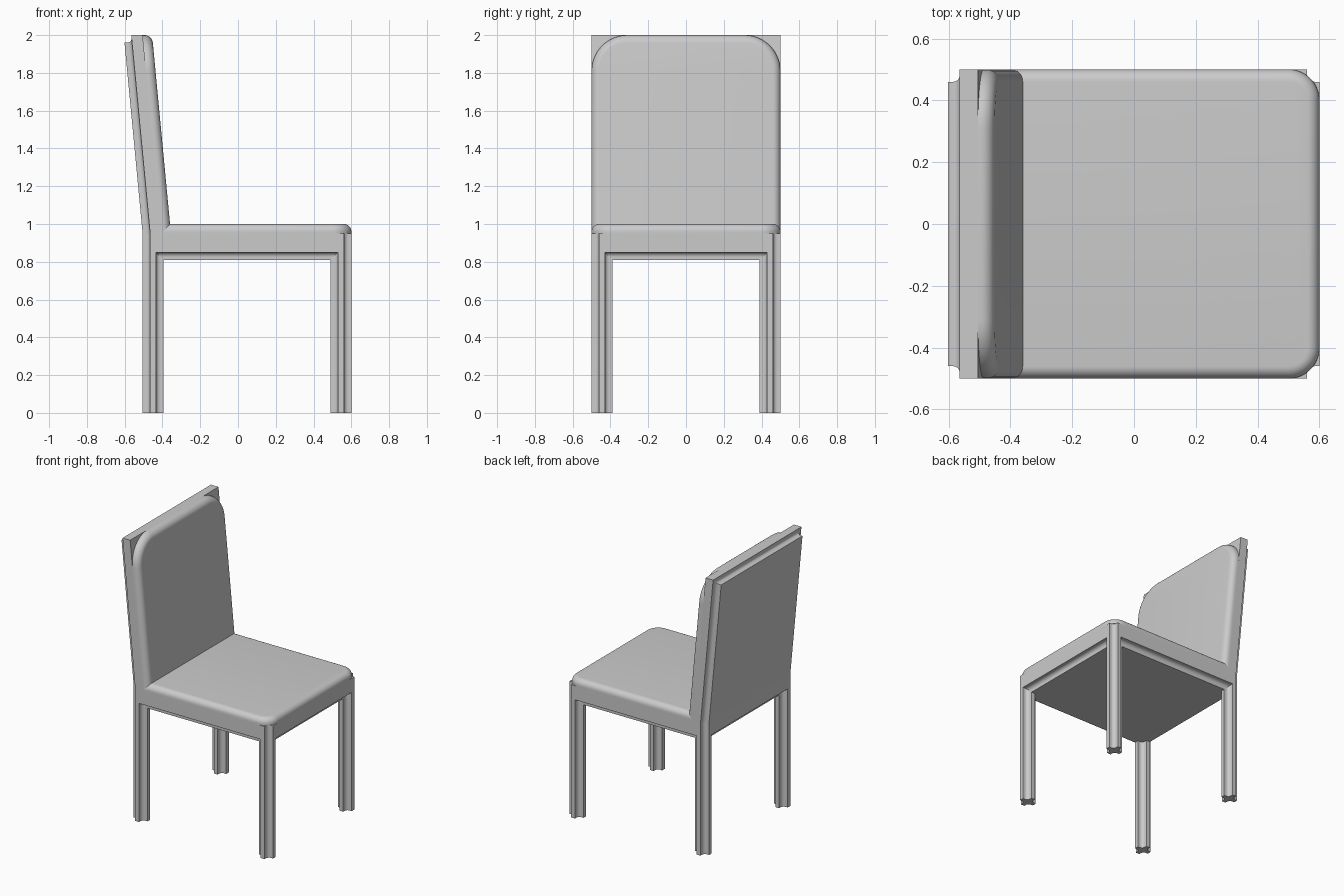
import bpy, bmesh
from math import sin, cos, pi, radians

if "Cube" in bpy.data.objects:
    bpy.data.objects.remove(bpy.data.objects["Cube"], do_unlink=True)

# One plain grey for the whole chair
GREY = (0.6, 0.6, 0.6, 1)
grey = bpy.data.materials.new("plain_grey")
grey.use_nodes = True
grey.diffuse_color = GREY
grey.node_tree.nodes["Principled BSDF"].inputs["Base Color"].default_value = GREY

SEAT, TOP, HALF = 0.95, 2.0, 0.5      # apron top, overall height, half width
REAR, FRONT, LEG = -0.505, 0.6, 0.11  # rear and front faces, leg thickness
LEAN = 0.095                          # backward lean of the back


def arc(n, start=0.0, end=pi / 2):
    return [(cos(start + (end - start) * i / n), sin(start + (end - start) * i / n))
            for i in range(n + 1)]


# Stepped cove cut into the edges: offsets from the square corner
COVE = [(0.04, 0)] + [(0.015 + 0.025 * c, 0.015 + 0.025 * s) for c, s in arc(8)] + [(0, 0.04)]


def loft(name, rings):
    """Skin a list of equal-length closed rings and cap both ends."""
    bm = bmesh.new()
    loops = [[bm.verts.new(p) for p in ring] for ring in rings]
    n = len(loops[0])
    for a, b in zip(loops, loops[1:]):
        for i in range(n):
            j = (i + 1) % n
            bm.faces.new((a[i], a[j], b[j], b[i]))
    bm.faces.new(loops[0])
    bm.faces.new(loops[-1])
    bmesh.ops.recalc_face_normals(bm, faces=bm.faces)
    mesh = bpy.data.meshes.new(name)
    bm.to_mesh(mesh)
    bm.free()
    mesh.materials.append(grey)
    mesh.shade_smooth()
    mesh.set_sharp_from_angle(angle=radians(30))
    obj = bpy.data.objects.new(name, mesh)
    bpy.context.collection.objects.link(obj)
    return obj


def coved_rect(hx, hy, coved):
    """Rectangle whose listed corners carry the cove."""
    pts = []
    for k, (sx, sy) in enumerate([(1, 1), (-1, 1), (-1, -1), (1, -1)]):
        if k in coved:
            cut = COVE[::-1] if k % 2 == 0 else COVE
            pts += [(sx * (hx - a), sy * (hy - b)) for a, b in cut]
        else:
            pts.append((sx * hx, sy * hy))
    return pts


def cushion_outline(length, radius, inset):
    """Pad outline, square at the root and rounded at the far corners."""
    h, r = HALF - radius, radius - inset
    pts = [(-HALF + inset, 0), (HALF - inset, 0)]
    pts += [(h + r * c, length - radius + r * s) for c, s in arc(12)]
    pts += [(-h + r * c, length - radius + r * s) for c, s in arc(12, pi / 2, pi)]
    return pts


def cushion(name, length, radius, place):
    """Pad with a rolled edge, positioned by place(u, v, w)."""
    roll = 0.04
    steps = [(0, 0)] + [(roll * (1 - c), 0.01 + roll * s) for c, s in arc(8)]
    loft(name, [[place(u, v, w) for u, v in cushion_outline(length, radius, d)]
                for d, w in steps])


# Legs with coves on all four corners
leg_profile = coved_rect(LEG / 2, LEG / 2, {0, 1, 2, 3})
for end, cx in (("front", FRONT - LEG / 2), ("back", REAR + LEG / 2)):
    for side, s in (("left", 1), ("right", -1)):
        cy = s * (HALF - LEG / 2)
        loft(f"{end}_{side}_leg", [[(cx + x, cy + y, z) for x, y in leg_profile]
                                   for z in (0, SEAT)])

# Seat frame: two crossing slabs with coved lower edges
depth = 0.07
mid, half_len = (FRONT + REAR) / 2, (FRONT - REAR) / 2
lap = LEG / 2
loft("side_aprons", [[(x, y, SEAT - depth + z) for y, z in coved_rect(HALF, depth, {2, 3})]
                     for x in (REAR + lap, FRONT - lap)])
loft("end_aprons", [[(mid + x, y, SEAT - depth + z)
                     for x, z in coved_rect(half_len, depth, {2, 3})]
                    for y in (-HALF + lap, HALF - lap)])


# Leaning back board with a cove around its rear edge
def back_x(z):
    return REAR - LEAN * (z - SEAT)


board = 0.1
rings = []
for inset, d in COVE + [(0, board)]:
    h, t = HALF - inset, TOP - inset
    rings.append([(back_x(z) + d, y, z)
                  for y, z in ((-h, SEAT), (h, SEAT), (h, t), (-h, t))])
loft("back_board", rings)

# Upholstered pads
root = REAR + 0.085
cushion("seat_cushion", FRONT - root, 0.1, lambda u, v, w: (root + v, u, SEAT + w))
cushion("back_cushion", TOP - SEAT, 0.19,
        lambda u, v, w: (back_x(SEAT + v) + board + w, u, SEAT + v))
